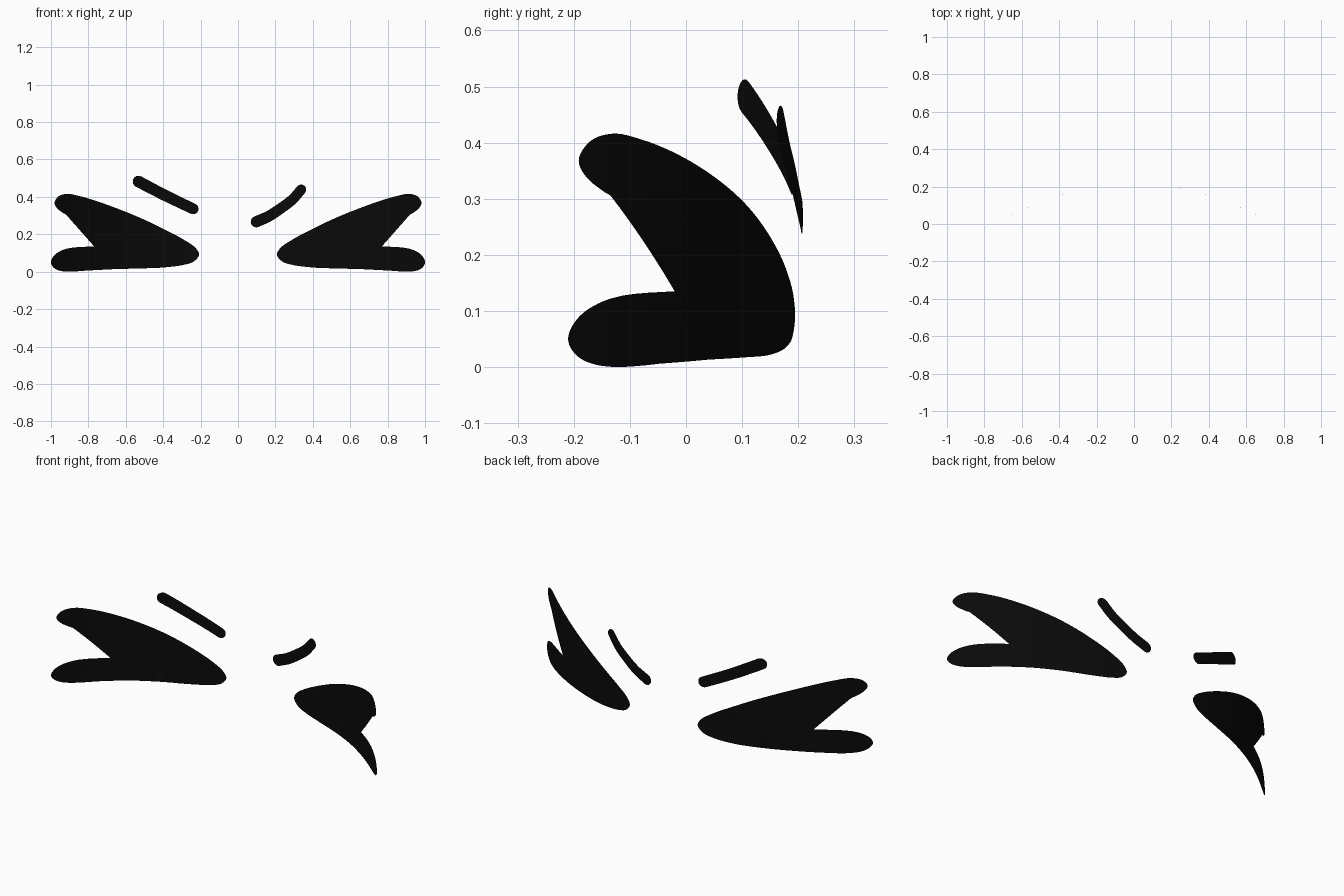
import bpy, bmesh, math
from mathutils import Vector

if "Cube" in bpy.data.objects:
    bpy.data.objects.remove(bpy.data.objects["Cube"])

R, Y_MAX = 1.40, 0.21          # bend radius and deepest point of the curved face

ink = bpy.data.materials.new("black ink")
ink.diffuse_color = (0.003, 0.003, 0.003, 1)
ink.use_nodes = True
ink.node_tree.nodes["Principled BSDF"].inputs["Base Color"].default_value = ink.diffuse_color


def spline(pts, steps=6):
    """Smooth open curve through the given 2D points."""
    p = [Vector(q) for q in pts]
    p = [2 * p[0] - p[1]] + p + [2 * p[-1] - p[-2]]
    out = []
    for i in range(1, len(p) - 2):
        a, b, c, d = p[i - 1:i + 3]
        # centripetal spacing avoids overshoot on uneven points
        t1 = (b - a).length ** 0.5
        t2 = t1 + (c - b).length ** 0.5
        t3 = t2 + (d - c).length ** 0.5
        for s in range(steps):
            t = t1 + (t2 - t1) * s / steps
            a1 = a * ((t1 - t) / t1) + b * (t / t1)
            a2 = b * ((t2 - t) / (t2 - t1)) + c * ((t - t1) / (t2 - t1))
            a3 = c * ((t3 - t) / (t3 - t2)) + d * ((t - t2) / (t3 - t2))
            b1 = a1 * ((t2 - t) / t2) + a2 * (t / t2)
            b2 = a2 * ((t3 - t) / (t3 - t1)) + a3 * ((t - t1) / (t3 - t1))
            out.append(b1 * ((t2 - t) / (t2 - t1)) + b2 * ((t - t1) / (t2 - t1)))
    return out + [p[-2]]


def stroke(path, r0, r1):
    """Outline of a round-ended brush stroke along a path."""
    n = len(path)
    left, right = [], []
    for i, p in enumerate(path):
        d = (path[min(i + 1, n - 1)] - path[max(i - 1, 0)]).normalized()
        r = r0 + (r1 - r0) * i / (n - 1)
        nrm = Vector((-d.y, d.x)) * r
        left.append(p + nrm)
        right.append(p - nrm)

    def cap(c, start):
        v = start - c
        k = 10
        return [c + Vector((v.x * math.cos(a) + v.y * math.sin(a),
                            v.y * math.cos(a) - v.x * math.sin(a)))
                for a in (math.pi * j / k for j in range(1, k))]
    return left + cap(path[-1], left[-1]) + right[::-1] + cap(path[0], right[0])


def decal(name, outline, mirror=False):
    """Fill an x/z outline, slice it upright and bend it onto the curved face."""
    sx = -1 if mirror else 1
    bm = bmesh.new()
    bm.faces.new([bm.verts.new((sx * p.x, 0, p.y)) for p in outline])
    bmesh.ops.triangulate(bm, faces=bm.faces[:])
    for i in range(-39, 40):
        bmesh.ops.bisect_plane(bm, geom=bm.verts[:] + bm.edges[:] + bm.faces[:],
                               dist=1e-5, plane_co=(i * 0.025, 0, 0), plane_no=(1, 0, 0))
    bm.normal_update()
    for f in bm.faces:
        if f.normal.y > 0:
            f.normal_flip()
    for v in bm.verts:
        v.co.y = Y_MAX - R + math.sqrt(R * R - v.co.x ** 2)
        v.co.z = max(v.co.z, 0)
    me = bpy.data.meshes.new(name)
    bm.to_mesh(me)
    bm.free()
    me.materials.append(ink)
    for f in me.polygons:
        f.use_smooth = True
    bpy.context.collection.objects.link(bpy.data.objects.new(name, me))


# squeezed-shut eyes: one outline from the sharp notch round and back, mirrored
eye = spline([(.532, .151), (.737, .137), (.92, .122), (.98, .09), (1.0, .05),
              (.984, .02), (.937, .002), (.737, .011), (.544, .017), (.405, .022),
              (.288, .037), (.236, .055), (.208, .09), (.225, .125), (.288, .17),
              (.405, .232), (.544, .297), (.737, .371), (.85, .405), (.915, .416),
              (.959, .403), (.981, .368), (.956, .328), (.737, .23), (.532, .151)])[:-1]
decal("right_eye", eye)
decal("left_eye", eye, mirror=True)

# brows: a straight one on the left, a curved one on the right
decal("left_brow", stroke(spline([(-.532, .482), (-.39, .408), (-.24, .336)]), .031, .029))
decal("right_brow", stroke(spline([(.098, .267), (.165, .297), (.228, .338),
                                   (.29, .385), (.338, .439)]), .030, .027))
